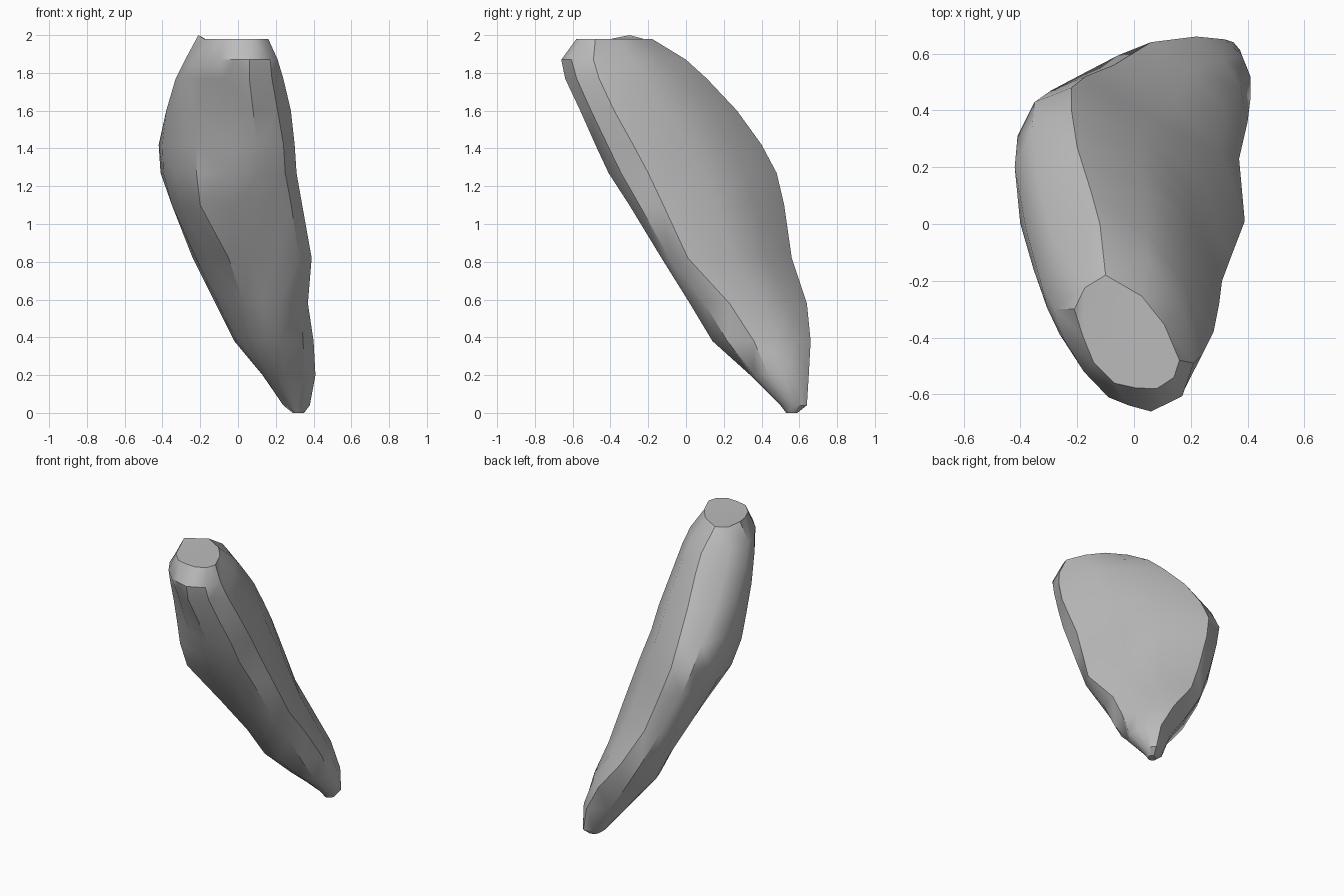
import bpy
import bmesh
import math
import random
from mathutils import Vector

cube = bpy.data.objects.get("Cube")
if cube:
    bpy.data.objects.remove(cube, do_unlink=True)

random.seed(4)


def make_material(name, colour):
    material = bpy.data.materials.new(name)
    material.use_nodes = True
    material.diffuse_color = colour
    material.node_tree.nodes["Principled BSDF"].inputs["Base Color"].default_value = colour
    return material


# Leaning stone sections: height, then side, shoulder, front, edge and back corners
sections = [
    (0, (.29, .55), (.3, .54), (.32, .53), (.35, .57), (.33, .59)),
    (.04, (.24, .56), (.26, .53), (.31, .5), (.38, .56), (.35, .64)),
    (.2, (.13, .46), (.16, .36), (.25, .34), (.41, .44), (.32, .65)),
    (.38, (-.02, .45), (.08, .18), (.22, .14), (.4, .36), (.22, .66)),
    (.58, (-.12, .48), (.03, .06), (.22, .02), (.37, .23), (.06, .64)),
    (.82, (-.24, .44), (-.05, -.11), (.2, -.13), (.39, .01), (-.07, .56)),
    (1.1, (-.35, .36), (-.2, -.28), (.16, -.3), (.34, -.12), (-.17, .52)),
    (1.27, (-.41, .31), (-.22, -.33), (.12, -.41), (.31, -.2), (-.22, .48)),
    (1.42, (-.42, .2), (-.22, -.36), (.1, -.48), (.3, -.28), (-.22, .4)),
    (1.6, (-.38, -.02), (-.22, -.4), (.08, -.56), (.28, -.38), (-.2, .27)),
    (1.77, (-.33, -.2), (-.2, -.47), (.06, -.64), (.24, -.46), (-.15, .11)),
    (1.87, (-.28, -.3), (-.09, -.61), (.06, -.66), (.21, -.49), (-.12, 0)),
    (1.98, (-.21, -.3), (-.07, -.56), (.08, -.58), (.16, -.48), (-.1, -.18)),
]

# Bulge and number of added points on each side of a section
sides = [(.08, 2), (.05, 1), (.18, 1), (.12, 2), (.18, 1)]


def rounded_outline(corners):
    """Add bulged points between the corners without growing the bounds."""
    corners = [Vector(corner) for corner in corners]
    low = [min(c[axis] for c in corners) for axis in range(2)]
    high = [max(c[axis] for c in corners) for axis in range(2)]
    outline = []
    for index, (bulge, added) in enumerate(sides):
        start = corners[index]
        side = corners[(index + 1) % len(corners)] - start
        outward = Vector((side.y, -side.x))
        outline.append(start)
        for step in range(1, added + 1):
            point = start + side * step / (added + 1) + outward * bulge
            for axis in range(2):
                chip = random.uniform(-.005, .005)
                point[axis] = min(max(point[axis] + chip, low[axis]), high[axis])
            outline.append(point)
    return outline


def build_stone():
    bm = bmesh.new()
    rings = []
    for height, *corners in sections:
        outline = rounded_outline(corners)
        rings.append([bm.verts.new((p.x, p.y, height)) for p in outline])
    # Walls between neighbouring sections
    for lower, upper in zip(rings, rings[1:]):
        count = len(lower)
        for i in range(count):
            j = (i + 1) % count
            bm.faces.new((lower[i], lower[j], upper[j], upper[i]))
    # Flat foot and slightly raised side of the chipped top
    bm.faces.new(reversed(rings[0]))
    bm.faces.new(rings[-1])
    rings[-1][0].co.z = 2
    bmesh.ops.triangulate(bm, faces=bm.faces[:])
    bmesh.ops.recalc_face_normals(bm, faces=bm.faces[:])
    mesh = bpy.data.meshes.new("stone")
    bm.to_mesh(mesh)
    bm.free()
    return mesh


stone = bpy.data.objects.new("leaning_stone", build_stone())
bpy.context.collection.objects.link(stone)
stone.data.materials.append(make_material("grey stone", (.5, .5, .5, 1)))

# Soft faces with crisp chipped edges
bpy.ops.object.select_all(action="DESELECT")
stone.select_set(True)
bpy.context.view_layer.objects.active = stone
bpy.ops.object.shade_smooth_by_angle(angle=math.radians(36))
